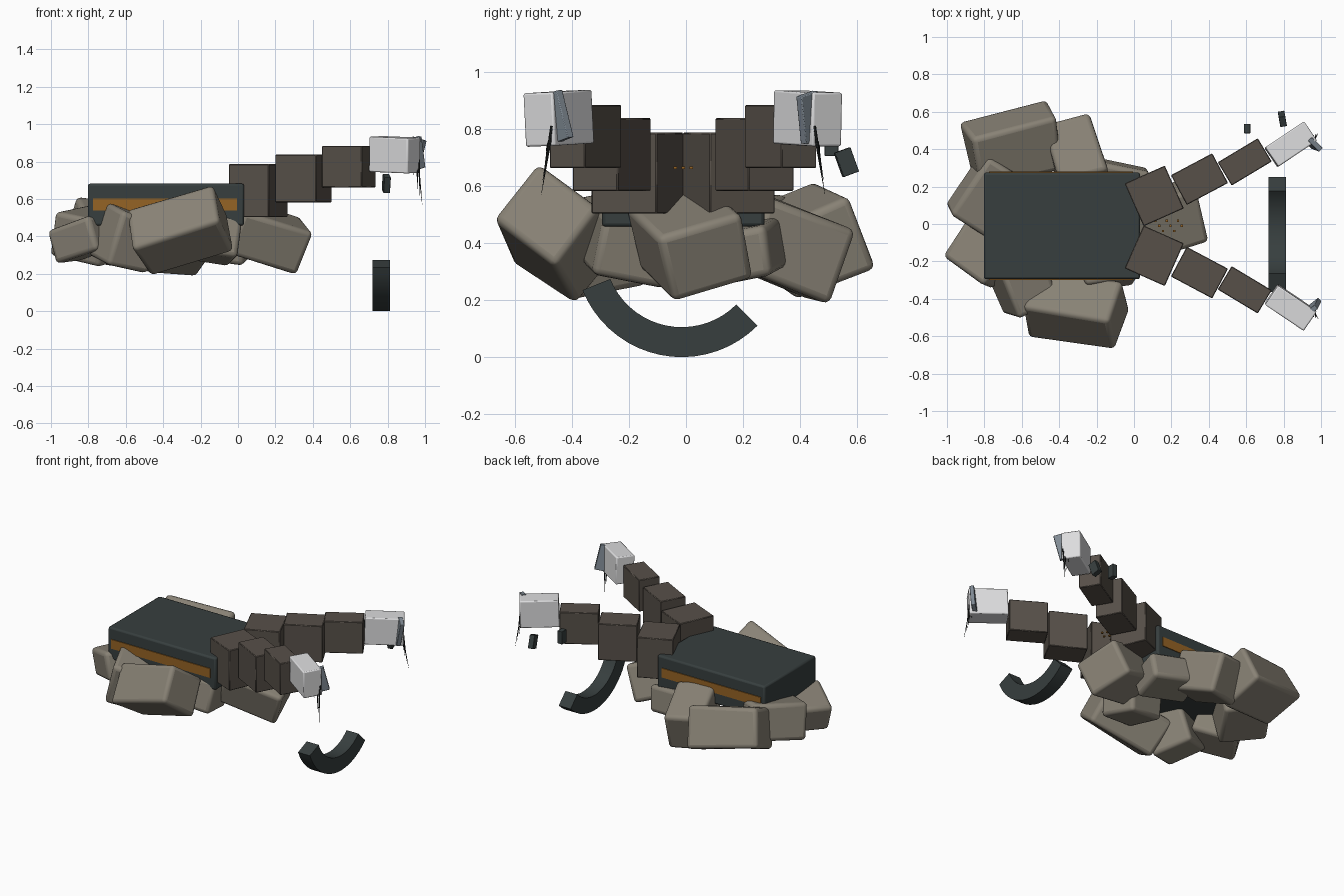
import bpy, bmesh, math, random
from mathutils import Vector, Matrix, Euler

if "Cube" in bpy.data.objects:
    bpy.data.objects.remove(bpy.data.objects["Cube"])

random.seed(4)
MID = -0.01  # y of the symmetry plane


def mat(name, rgb):
    m = bpy.data.materials.new(name)
    m.diffuse_color = (*rgb, 1)
    m.use_nodes = True
    m.node_tree.nodes["Principled BSDF"].inputs["Base Color"].default_value = m.diffuse_color
    return m


ROCK = mat("stone", (0.25, 0.225, 0.18))
SLATE = mat("dark slate", (0.038, 0.049, 0.049))
BROWN = mat("dark brown", (0.095, 0.08, 0.066))
AMBER = mat("amber", (0.30, 0.125, 0.018))
PALE = mat("pale grey", (0.72, 0.72, 0.73))
STEEL = mat("steel", (0.22, 0.26, 0.30))
BLACK = mat("black", (0.012, 0.014, 0.014))


def finish(bm, name, material, bevel=0, segs=2):
    bmesh.ops.recalc_face_normals(bm, faces=bm.faces)
    me = bpy.data.meshes.new(name)
    bm.to_mesh(me)
    bm.free()
    me.materials.append(material)
    ob = bpy.data.objects.new(name, me)
    bpy.context.collection.objects.link(ob)
    if bevel:
        b = ob.modifiers.new("bevel", "BEVEL")
        b.width, b.segments = bevel, segs
        b.limit_method = "NONE"
    bpy.context.view_layer.objects.active = ob
    ob.select_set(True)
    bpy.ops.object.shade_smooth_by_angle(angle=math.radians(35))
    ob.select_set(False)
    return ob


def box(name, material, loc, size, rot=(0, 0, 0), bevel=0.0, segs=2, jitter=0.0):
    """Box with size and rotation in degrees, optionally knocked out of square."""
    bm = bmesh.new()
    bmesh.ops.create_cube(bm, size=1)
    for v in bm.verts:
        v.co = Vector([c * s * (1 + random.uniform(-jitter, jitter)) for c, s in zip(v.co, size)])
    m = Matrix.Translation(loc) @ Euler([math.radians(a) for a in rot]).to_matrix().to_4x4()
    bmesh.ops.transform(bm, matrix=m, verts=bm.verts)
    return finish(bm, name, material, bevel, segs)


def spike(name, top, tip, r):
    top, tip = Vector(top), Vector(tip)
    d = tip - top
    bm = bmesh.new()
    bmesh.ops.create_cone(bm, cap_ends=True, segments=6, radius1=r, radius2=0.0006, depth=d.length)
    m = Matrix.Translation((top + tip) / 2) @ d.to_track_quat("Z", "Y").to_matrix().to_4x4()
    bmesh.ops.transform(bm, matrix=m, verts=bm.verts)
    finish(bm, name, BLACK)


# body slab with an amber stripe along both long sides
box("body_slab", SLATE, (-0.385, MID, 0.57), (0.835, 0.57, 0.225), bevel=0.012)
for side in (-1, 1):
    box("side_stripe", AMBER, (-0.39, MID + side * 0.286, 0.57), (0.77, 0.009, 0.065))

# boulders packed under and around the slab: centre, size, rotation
boulders = [
    ((-0.31, -0.45, 0.43), (0.48, 0.26, 0.29), (55, -18, -10)),
    ((0.14, 0.01, 0.405), (0.41, 0.31, 0.25), (18, 18, 18)),
    ((-0.65, 0.425, 0.41), (0.47, 0.30, 0.27), (24, 8, 14)),
    ((-0.31, 0.365, 0.385), (0.26, 0.33, 0.28), (-20, 4, 15)),
    ((-0.77, 0.15, 0.41), (0.30, 0.36, 0.25), (8, 10, -32)),
    ((-0.82, -0.16, 0.39), (0.30, 0.24, 0.19), (5, -17, -36)),
    ((-0.60, -0.32, 0.39), (0.25, 0.28, 0.29), (12, 14, 25)),
    ((-0.15, -0.20, 0.39), (0.28, 0.26, 0.22), (-10, 8, 8)),
    ((-0.10, 0.20, 0.37), (0.33, 0.25, 0.18), (10, 8, -12)),
]
for loc, size, rot in boulders:
    box("boulder", ROCK, loc, size, rot, bevel=0.026, segs=3, jitter=0.06)

# two arms: three shrinking segments, then a pale hand with blade and spikes
segments = [
    (0.108, 0.16, 0.645, 0.235, 0.25, 0.283, 24),
    (0.35, 0.25, 0.71, 0.25, 0.18, 0.255, 28),
    (0.592, 0.342, 0.773, 0.25, 0.145, 0.222, 31),
]
spikes = [  # top x, y, z then tip x, y, z (y measured outward from the plane)
    (0.960, 0.455, 0.82, 0.985, 0.497, 0.57),
    (0.968, 0.460, 0.81, 0.972, 0.492, 0.62),
    (0.955, 0.465, 0.80, 0.962, 0.487, 0.65),
    (0.945, 0.470, 0.80, 0.935, 0.480, 0.72),
]
for side in (-1, 1):
    for x, y, z, l, w, h, a in segments:
        box("arm_segment", BROWN, (x, MID + side * y, z), (l, w, h), (0, 0, side * a),
            bevel=0.004, segs=1)
    box("hand", PALE, (0.838, MID + side * 0.436, 0.837), (0.25, 0.125, 0.188),
        (2 if side < 0 else 0, 2, side * 34), bevel=0.007)
    for a, b, c, d, e, f in spikes:
        spike("finger_spike", (a, MID + side * b, c), (d, MID + side * e, f), 0.006)
box("hand_blade", STEEL, (0.942, -0.457, 0.84), (0.028, 0.11, 0.172), (14, 6, -50), bevel=0.003)
box("hand_blade", STEEL, (0.950, 0.433, 0.84), (0.028, 0.085, 0.172), (14, 6, 46), bevel=0.003)

# amber studs between the arms
for i in range(9):
    box("chest_stud", AMBER, (0.095 + 0.02 * i, MID + 0.028 * ((i * 2) % 3 - 1), 0.664),
        (0.012, 0.012, 0.009))

# small loose blocks beside the far arm
box("loose_block", SLATE, (0.793, 0.562, 0.683), (0.036, 0.058, 0.09), (20, 0, 10), bevel=0.003)
box("loose_block", SLATE, (0.605, 0.51, 0.75), (0.036, 0.05, 0.09), bevel=0.003)

# curved rail standing on the ground ahead of the body
bm = bmesh.new()
rings = []
N = 18
for i in range(N + 1):
    t = math.radians(202 + (315 - 202) * i / N)
    rings.append([bm.verts.new((x, -0.015 + r * math.cos(t), 0.375 + r * math.sin(t)))
                  for x, r in ((0.72, 0.27), (0.812, 0.27), (0.812, 0.375), (0.72, 0.375))])
for a, b in zip(rings, rings[1:]):
    for k in range(4):
        bm.faces.new((a[k], a[(k + 1) % 4], b[(k + 1) % 4], b[k]))
bm.faces.new(rings[0])
bm.faces.new(rings[-1])
finish(bm, "curved_rail", SLATE)
